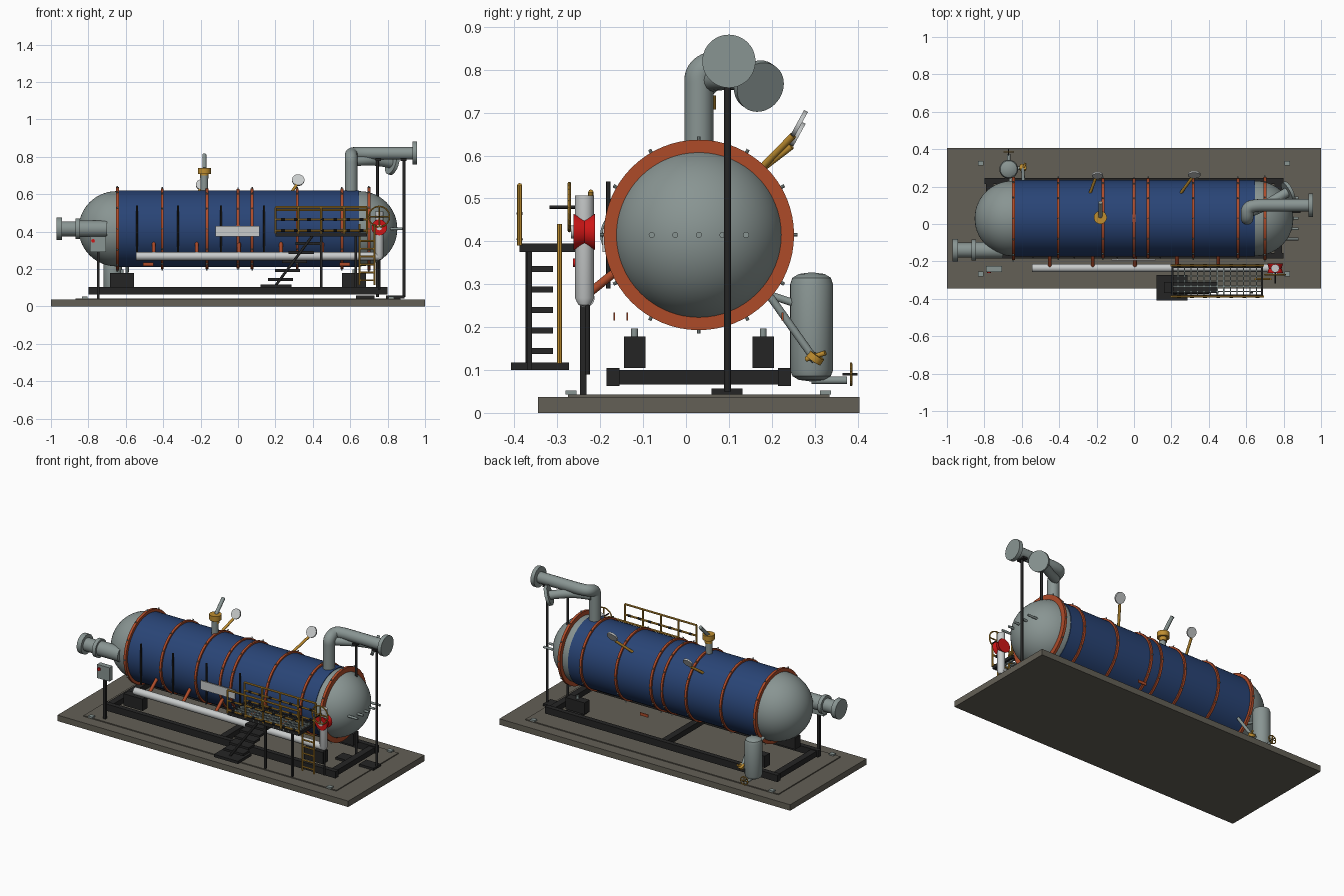
import bpy, bmesh, math
from mathutils import Vector, Matrix

if "Cube" in bpy.data.objects:
    bpy.data.objects.remove(bpy.data.objects["Cube"])

def material(name, r, g, b):
    m = bpy.data.materials.new(name)
    m.diffuse_color = (r, g, b, 1)
    m.use_nodes = True
    m.node_tree.nodes["Principled BSDF"].inputs["Base Color"].default_value = m.diffuse_color
    return m

CONCRETE = material("concrete", .125, .115, .092)
GREY = material("vessel grey", .25, .30, .29)
BLUE = material("jacket blue", .022, .058, .18)
ORANGE = material("band orange", .42, .07, .022)
GOLD = material("safety gold", .52, .27, .03)
BLACK = material("frame black", .018, .018, .018)
PALE = material("pale pipe", .58, .60, .60)
RED = material("valve red", .62, .008, .008)

def finish(name, bm, mat, smooth=True):
    me = bpy.data.meshes.new(name)
    bmesh.ops.recalc_face_normals(bm, faces=bm.faces)
    bm.to_mesh(me)
    bm.free()
    me.materials.append(mat)
    ob = bpy.data.objects.new(name, me)
    bpy.context.collection.objects.link(ob)
    if smooth:
        bpy.ops.object.select_all(action='DESELECT')
        ob.select_set(True)
        bpy.context.view_layer.objects.active = ob
        bpy.ops.object.shade_smooth_by_angle(angle=math.radians(35))
    return ob

def add_box(bm, lo, hi):
    lo, hi = Vector(lo), Vector(hi)
    m = Matrix.Translation((lo + hi) / 2) @ Matrix.Diagonal((*(hi - lo), 1))
    bmesh.ops.create_cube(bm, size=1, matrix=m)

def boxes(name, mat, *pairs):
    bm = bmesh.new()
    for lo, hi in pairs:
        add_box(bm, lo, hi)
    return finish(name, bm, mat, False)

def rods(name, mat, r, *pairs, sides=12):
    bm = bmesh.new()
    for p, q in pairs:
        p, q = Vector(p), Vector(q)
        m = Matrix.Translation((p + q) / 2) @ (q - p).to_track_quat('Z', 'Y').to_matrix().to_4x4()
        bmesh.ops.create_cone(bm, cap_ends=True, segments=sides, radius1=r, radius2=r,
                              depth=(q - p).length, matrix=m)
    return finish(name, bm, mat)

def lathe(name, mat, profile, origin, axis='Z', steps=48):
    """Spin (radius, height) points about an axis through origin."""
    bm = bmesh.new()
    vs = [bm.verts.new((r, 0, h)) for r, h in profile]
    es = [bm.edges.new(e) for e in zip(vs, vs[1:])]
    bmesh.ops.spin(bm, geom=vs + es, cent=(0, 0, 0), axis=(0, 0, 1), angle=math.tau, steps=steps)
    bmesh.ops.remove_doubles(bm, verts=bm.verts, dist=1e-5)
    rot = Vector({'X': (1, 0, 0), 'Y': (0, 1, 0), 'Z': (0, 0, 1)}[axis]).to_track_quat('Z', 'Y')
    bm.transform(Matrix.Translation(origin) @ rot.to_matrix().to_4x4())
    return finish(name, bm, mat)

def tube(name, mat, r, pts):
    cu = bpy.data.curves.new(name, 'CURVE')
    cu.dimensions, cu.bevel_depth, cu.bevel_resolution = '3D', r, 6
    cu.use_fill_caps = True
    s = cu.splines.new('NURBS')
    s.points.add(len(pts) - 1)
    for p, c in zip(s.points, pts):
        p.co = (*c, 1)
    s.order_u, s.use_endpoint_u, s.resolution_u = 3, True, 8
    ob = bpy.data.objects.new(name, cu)
    bpy.context.collection.objects.link(ob)
    cu.materials.append(mat)
    bpy.ops.object.select_all(action='DESELECT')
    ob.select_set(True)
    bpy.context.view_layer.objects.active = ob
    bpy.ops.object.convert(target='MESH')
    bpy.ops.object.shade_smooth_by_angle(angle=math.radians(40))

def handwheel(name, mat, c, r, thick=.004):
    """Ring with four spokes, axis along y."""
    n, c = 24, Vector(c)
    at = lambda a: c + Vector((r * math.cos(a), 0, r * math.sin(a)))
    ring = [(at(i * math.tau / n), at((i + 1) * math.tau / n)) for i in range(n)]
    rods(name, mat, thick, *ring, *[(c, at(k * math.pi / 2)) for k in range(4)], sides=8)

CY, CZ = .03, .415  # tank axis

# Foundation slab
boxes("slab", CONCRETE, ((-1, -.345, 0), (1, .405, .037)))
boxes("slab_step", CONCRETE, ((-.87, -.275, .037), (.87, .335, .043)))
boxes("anchor_plates", GREY, *[((x - .015, y - .013, .043), (x + .015, y + .013, .052))
                               for x in (-.82, .82) for y in (-.268, .325)])

# Skid frame and saddles
boxes("skid_rails", BLACK, *[((-.8, y - .015, .063), (.8, y + .015, .105)) for y in (-.17, .23)])
boxes("skid_cross_beams", BLACK, *[((x - .02, -.17, .066), (x + .02, .23, .1)) for x in (-.77, 0, .77)])
saddles = [(x, y) for x in (-.62, .62) for y in (-.12, .18)]
boxes("saddles", BLACK, *[((x - .065, y - .025, .105), (x + .065, y + .025, .178)) for x, y in saddles])
rods("saddle_pins", GREY, .008, *[((x, y, .175), (x, y, .197)) for x, y in saddles])

# Vessel shell, blue jacket and domed heads
head = [(.201 * math.cos(t), .65 + .202 * math.sin(t)) for t in [i * math.pi / 28 for i in range(15)]]
lathe("vessel", GREY, [(r, -h) for r, h in reversed(head)] + head, (0, CY, CZ), 'X', 64)
lathe("jacket", BLUE, [(.2, -.645), (.205, -.645), (.205, .648), (.2, .648)], (0, CY, CZ), 'X', 64)

# Orange bands with bolts
bands = [(-.645, .222), (-.406, .215), (-.166, .215), (0, .213), (.075, .215), (.316, .215), (.556, .215), (.7, .222)]
for i, (x, r) in enumerate(bands):
    w = .008 if r > .22 else .007
    lathe(f"band_{i}", ORANGE, [(.19, -w), (r, -w), (r, w), (.19, w)], (x, CY, CZ), 'X', 64)
bolts = []
for x, r in bands:
    for k in range(12):
        d = Vector((0, math.cos(k * math.pi / 6), math.sin(k * math.pi / 6)))
        bolts.append((Vector((x, CY, CZ)) + d * (r - .005), Vector((x, CY, CZ)) + d * (r + .008)))
rods("band_bolts", GREY, .004, *bolts, sides=8)

# Tube stubs on the right head
rods("head_stubs", GREY, .007, *[((.72, CY + k * .055, CZ), (.88, CY + k * .055, CZ)) for k in range(-2, 3)])

# Inlet nozzle on the left head
lathe("inlet_nozzle", GREY, [(0, -.97), (.06, -.97), (.06, -.94), (.04, -.94), (.04, -.868), (.056, -.868),
                             (.056, -.845), (.044, -.845), (.044, -.70), (0, -.70)], (0, -.14, CZ), 'X', 32)

# Outlet stack, end flange and relief branch
tube("outlet_pipe", GREY, .034, [(.605, CY, .59), (.605, CY, .7), (.605, CY, .75), (.605, CY, .8),
                                 (.605, .09, .818), (.66, .1, .818), (.72, .1, .818), (.94, .1, .818)])
lathe("outlet_flange", GREY, [(0, -.012), (.062, -.012), (.062, .012), (0, .012)], (.945, .1, .82), 'X')
tube("relief_pipe", GREY, .026, [(.61, .06, .775), (.68, .085, .78), (.75, .13, .778), (.82, .17, .764)])
n = Vector((.85, .42, -.3)).normalized() * .009
rods("relief_disc", GREY, .06, (Vector((.825, .17, .762)) - n, Vector((.825, .17, .762)) + n), sides=40)

# Posts carrying the outlet
rods("outlet_posts", BLACK, .008, ((.745, .097, .05), (.745, .097, .79)), ((.887, .097, .05), (.887, .097, .79)))
boxes("post_plates", BLACK, *[((x - .05, .06, .043), (x + .05, .132, .057)) for x in (.68, .84)])
boxes("pipe_rests", BLACK, ((.735, .07, .778), (.765, .125, .79)), ((.87, .07, .778), (.9, .125, .79)))

# Top valve with lever
rods("valve_neck", GREY, .02, ((-.18, CY, .6), (-.18, CY, .7)), sides=20)
rods("valve_body", GOLD, .035, ((-.18, .035, .708), (-.18, .035, .74)), sides=24)
rods("valve_stem", GOLD, .022, ((-.18, .035, .685), (-.18, .035, .71)), sides=20)
rods("valve_lever", GREY, .011, ((-.18, .04, .735), (-.18, .115, .81)))

# Dial gauges on the back shoulder
gn = Vector((0, -.88, .48)) * .005
for i, (foot, c, r) in enumerate([((.25, .165, .56), (.322, .264, .675), .033), ((-.235, .165, .56), (-.195, .26, .65), .03)]):
    c = Vector(c)
    rods(f"gauge_stem_{i}", GOLD, .008, (foot, c - Vector((.01, .014, .028))))
    rods(f"gauge_dial_{i}", PALE, r, (c - gn, c + gn), sides=32)

# Side pipe, riser and orange brackets
tube("side_pipe", PALE, .022, [(-.545, -.235, .268), (0, -.235, .268), (.6, -.235, .268), (.735, -.235, .268), (.755, -.235, .268)])
lathe("riser", PALE, [(0, .248), (.014, .252), (.022, .268), (.022, .507), (0, .507)], (.755, -.237, 0), 'Z', 24)
rods("riser_post", BLACK, .006, ((.755, -.23, .09), (.755, -.23, .26)))
rods("pipe_brackets", ORANGE, .01, *[((x, -.235, .272), (x, -.145, .345)) for x in (-.45, -.22, .005, .23, .45)])
boxes("loose_clips", ORANGE, *[((x - .028, y - .002, .216), (x + .028, y + .002, .234))
                               for x, y in ((-.48, -.167), (.57, -.137), (.13, .225))])

# Red valve and handwheel on the riser
lathe("red_valve", RED, [(0, -.262), (.042, -.262), (.034, -.237), (.042, -.212), (0, -.212)], (.755, 0, .422), 'Y', 32)
rods("red_valve_cap", PALE, .015, ((.755, -.268, .422), (.755, -.25, .422)))
handwheel("riser_handwheel", GOLD, (.755, -.272, .48), .055)
rods("handwheel_stem", BLACK, .004, ((.755, -.318, .48), (.755, -.23, .48)))

# Front rods and nameplate
rods("front_rods", BLACK, .005, *[((x, -.181, .29), (x, -.181, .54)) for x in (-.54, -.32, -.09, .14)])
boxes("nameplate", PALE, ((-.12, -.195, .375), (.115, -.188, .43)))

# Platform deck, guard rails and legs
X0, X1, Y0, Y1 = .2, .69, -.388, -.222
boxes("deck_frame", BLACK, ((X0, Y0, .375), (X1, Y0 + .012, .395)), ((X0, Y1 - .012, .375), (X1, Y1, .395)),
      ((X0, Y0, .375), (X0 + .012, Y1, .395)), ((X1 - .012, Y0, .375), (X1, Y1, .395)))
boxes("deck_grating", GREY, *[((X0, Y0 + .0275 * k - .003, .382), (X1, Y0 + .0275 * k + .003, .392)) for k in range(1, 6)],
      *[((X0 + .035 * k - .003, Y0, .382), (X0 + .035 * k + .003, Y1, .392)) for k in range(1, 14)])
for side, y, top in (("front", Y0, .53), ("back", Y1, .515)):
    rods(f"{side}_guard_rails", GOLD, .006, *[((X0, y, z), (X1, y, z)) for z in (top, .465, .405)], sides=8)
    rods(f"{side}_guard_posts", GOLD, .006, *[((X0 + k * .1225, y, .39), (X0 + k * .1225, y, top)) for k in range(5)], sides=8)
    rods(f"{side}_rail_joints", BLACK, .0075, *[((X0 + k * .07 + .03, y, z), (X0 + k * .07 + .05, y, z))
                                               for k in range(7) for z in (.465, .405)], sides=8)
boxes("platform_legs", BLACK, *[((x - .006, -.371, .1), (x + .006, -.359, .38)) for x in (.445, .63)])

# Gold access ladder
rods("ladder_stiles", GOLD, .006, *[((x, -.295, .115), (x, -.295, .44)) for x in (.65, .73)], sides=8)
rods("ladder_rungs", GOLD, .005, *[((.65, -.295, .14 + k * .042), (.73, -.295, .14 + k * .042)) for k in range(6)], sides=8)

# Black stairs
boxes("stair_landing", BLACK, ((.12, -.408, .1), (.285, -.273, .117)))
boxes("stair_treads", BLACK, *[((.16 + k * .037, -.37, .137 + k * .048), (.295 + k * .037, -.31, .151 + k * .048)) for k in range(5)])
rods("stair_stringer", BLACK, .007, ((.2, -.367, .11), (.4, -.367, .38)))

# Rear receiver tank with piping
lathe("receiver", GREY, [(0, .073), (.03, .077), (.045, .086), (.05, .1), (.05, .3), (.045, .315), (.03, .324), (0, .328)],
      (-.67, .293, 0), 'Z', 32)
rods("receiver_pipes", GREY, .009, ((-.66, .27, .25), (-.66, .18, .28)), ((-.59, .19, .28), (-.595, .3, .125)),
     ((-.67, .293, .125), (-.595, .3, .125)), ((-.67, .293, .076), (-.67, .375, .076)))
rods("receiver_valve", GOLD, .02, ((-.595, .297, .122), (-.593, .306, .135)))
rods("receiver_valve_stem", GOLD, .006, ((-.6, .28, .125), (-.58, .325, .14)))
handwheel("drain_handwheel", GOLD, (-.67, .385, .09), .025, .003)
rods("drain_stem", BLACK, .003, ((-.67, .365, .09), (-.67, .4, .09)))

# Control box on a post
boxes("control_box", GREY, ((-.79, -.256, .29), (-.705, -.224, .375)))
rods("control_button", RED, .01, ((-.775, -.263, .35), (-.775, -.25, .35)))
boxes("control_post", BLACK, ((-.755, -.247, .043), (-.74, -.232, .29)))
